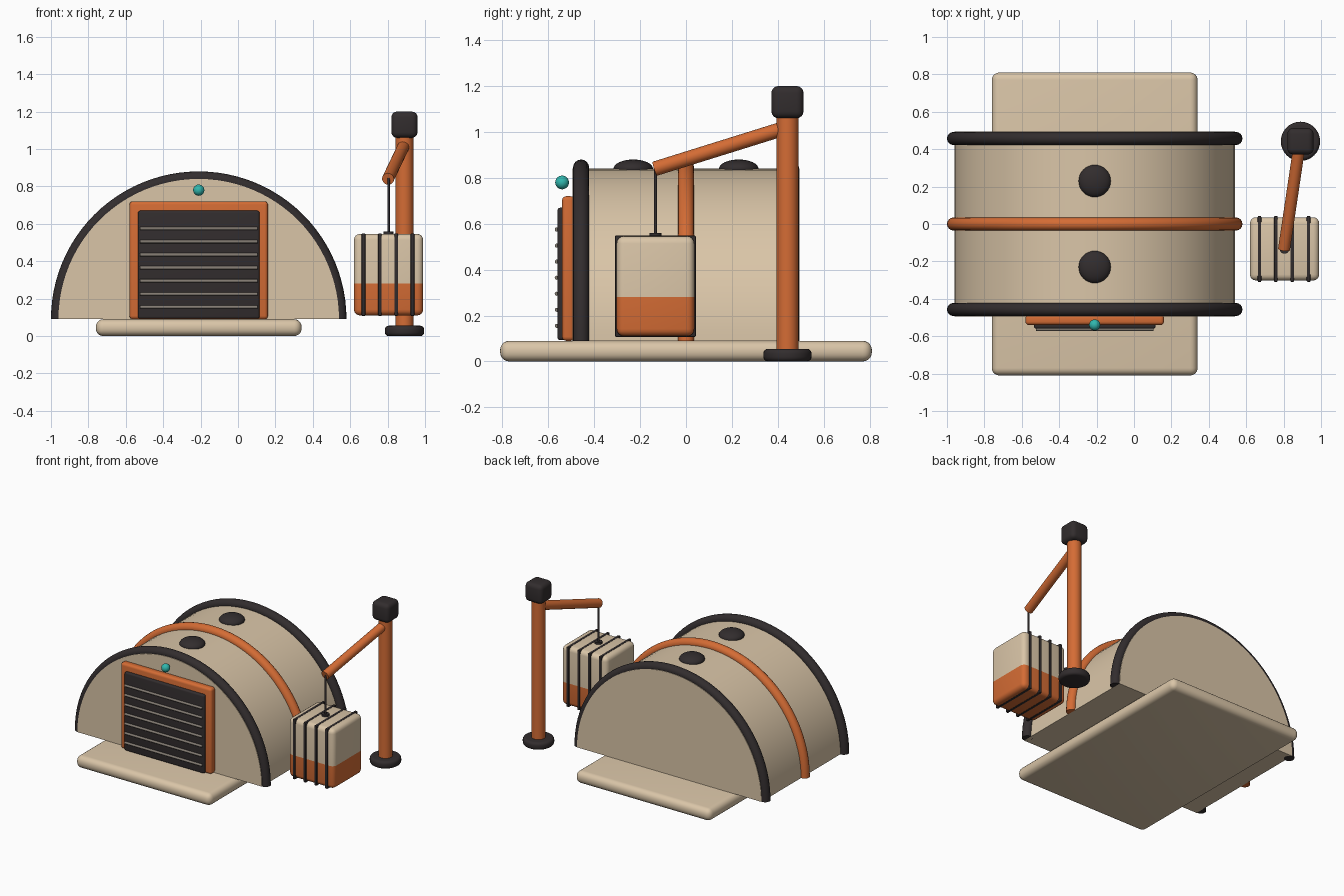
import bpy, bmesh, math
from mathutils import Vector

if "Cube" in bpy.data.objects:
    bpy.data.objects.remove(bpy.data.objects["Cube"])


def material(name, rgb):
    m = bpy.data.materials.new(name)
    m.diffuse_color = (*rgb, 1)
    m.use_nodes = True
    m.node_tree.nodes["Principled BSDF"].inputs["Base Color"].default_value = m.diffuse_color
    return m


SAND = material("sand", (0.70, 0.56, 0.39))
ORANGE = material("orange", (0.66, 0.15, 0.035))
DARK = material("charcoal", (0.032, 0.026, 0.027))
GREY = material("slat grey", (0.23, 0.20, 0.17))
TEAL = material("teal", (0.03, 0.47, 0.42))

CX, FLOOR, R = -0.21, 0.09, 0.75   # hangar axis, floor height, shell radius


def finish(name, bm, mat, bevel=0, segs=4, angle=40):
    """Turn a bmesh into a smooth-shaded object, optionally with rounded edges."""
    bmesh.ops.recalc_face_normals(bm, faces=bm.faces)
    me = bpy.data.meshes.new(name)
    bm.to_mesh(me)
    bm.free()
    ob = bpy.data.objects.new(name, me)
    bpy.context.collection.objects.link(ob)
    me.materials.append(mat)
    bpy.context.view_layer.objects.active = ob
    ob.select_set(True)
    if bevel:
        mod = ob.modifiers.new("round", 'BEVEL')
        mod.width, mod.segments = bevel, segs
        bpy.ops.object.modifier_apply(modifier=mod.name)
    bpy.ops.object.shade_smooth_by_angle(angle=math.radians(angle))
    ob.select_set(False)
    return ob


def box(name, mat, x, y, z, bevel=0, segs=4):
    bm = bmesh.new()
    bmesh.ops.create_cube(bm, size=1)
    for v in bm.verts:
        v.co = [(a + b) / 2 + c * (b - a) for (a, b), c in zip((x, y, z), v.co)]
    return finish(name, bm, mat, bevel, segs)


def rod(name, mat, a, b, r, sides=24, bevel=0):
    a, b = Vector(a), Vector(b)
    bm = bmesh.new()
    bmesh.ops.create_cone(bm, cap_ends=True, segments=sides, radius1=r, radius2=r,
                          depth=(b - a).length)
    rot = (b - a).to_track_quat('Z', 'Y')
    for v in bm.verts:
        v.co = rot @ v.co + (a + b) / 2
    return finish(name, bm, mat, bevel)


def ball(name, mat, centre, radii, sides=32):
    bm = bmesh.new()
    bmesh.ops.create_uvsphere(bm, u_segments=sides, v_segments=sides // 2, radius=1)
    for v in bm.verts:
        v.co = [c + r * k for c, r, k in zip(centre, radii, v.co)]
    return finish(name, bm, mat)


def arc(t, r):
    return CX + r * math.cos(t), FLOOR + r * math.sin(t)


# Foundation slab
box("foundation_slab", SAND, (-0.76, 0.34), (-0.81, 0.81), (0, FLOOR), 0.04, 5)

# Half-round hangar shell
N = 48
bm = bmesh.new()
profile = [arc(math.pi * i / N, R) for i in range(N + 1)]
front = bm.faces.new([bm.verts.new((x, -0.495, z)) for x, z in profile])
ext = bmesh.ops.extrude_face_region(bm, geom=[front], use_keep_orig=True)
for v in ext["geom"]:
    if isinstance(v, bmesh.types.BMVert):
        v.co.y = 0.495
finish("hangar_shell", bm, SAND)


# Arched ribs: a round tube swept over the shell
def rib(name, mat, y, r=0.755, tube=0.035, sides=16):
    bm = bmesh.new()
    rings = []
    for i in range(N + 1):
        t = math.pi * i / N
        ring = []
        for j in range(sides):
            a = 2 * math.pi * j / sides
            x, z = arc(t, r + tube * math.cos(a))
            ring.append(bm.verts.new((x, y + tube * math.sin(a), z)))
        rings.append(ring)
    for p, q in zip(rings, rings[1:]):
        for j in range(sides):
            k = (j + 1) % sides
            bm.faces.new((p[j], p[k], q[k], q[j]))
    bm.faces.new(rings[0])
    bm.faces.new(rings[-1])
    finish(name, bm, mat)


rib("front_rib", DARK, -0.457)
rib("middle_rib", ORANGE, 0)
rib("back_rib", DARK, 0.457)

# Roof vents
for label, y in (("front", -0.23), ("back", 0.23)):
    ball(label + "_roof_vent", DARK, (CX, y, 0.84), (0.086, 0.086, 0.04))

# Door frame, roller door with slats, and lamp
box("door_frame", ORANGE, (-0.58, 0.16), (-0.54, -0.485), (FLOOR, 0.72), 0.018)
box("roller_door", DARK, (-0.535, 0.115), (-0.56, -0.50), (0.093, 0.67), 0.012)
for i in range(7):
    z = 0.155 + 0.07 * i
    rod(f"door_slat_{i + 1}", GREY, (-0.525, -0.563, z), (0.105, -0.563, z), 0.009, 12)
ball("door_lamp", TEAL, (CX, -0.54, 0.78), (0.03, 0.03, 0.03), 24)

# Crane: foot, post, head and slanted arm
PX, PY = 0.89, 0.442
rod("crane_foot", DARK, (PX, PY, 0), (PX, PY, 0.055), 0.105, 32, 0.02)
rod("crane_post", ORANGE, (PX, PY, 0.03), (PX, PY, 1.08), 0.048, 32)
box("crane_head", DARK, (PX - 0.07, PX + 0.07), (PY - 0.07, PY + 0.07), (1.06, 1.2), 0.03)
rod("crane_arm", ORANGE, (0.888, PY, 1.02), (0.802, -0.135, 0.84), 0.032, 24)

# Cable and hook plate
HX, HY = 0.805, -0.133
rod("crane_cable", DARK, (HX, HY, 0.54), (HX, HY, 0.845), 0.007, 12)
rod("hook_plate", DARK, (HX, HY, 0.54), (HX, HY, 0.56), 0.026, 20)

# Hanging crate with a painted lower part
crate = box("crate", SAND, (0.62, 0.99), (-0.302, 0.036), (0.11, 0.546), 0.032)
crate.data.materials.append(ORANGE)
bm = bmesh.new()
bm.from_mesh(crate.data)
bmesh.ops.bisect_plane(bm, geom=bm.verts[:] + bm.edges[:] + bm.faces[:],
                       plane_co=(0, 0, 0.28), plane_no=(0, 0, 1))
for f in bm.faces:
    f.material_index = int(f.calc_center_median().z < 0.28)
bm.to_mesh(crate.data)
bm.free()

# Straps around the crate
for i in range(4):
    x = 0.671 + 0.0875 * i
    box(f"crate_strap_{i + 1}", DARK, (x - 0.01, x + 0.01), (-0.31, 0.043),
        (0.107, 0.549), 0.006, 2)
